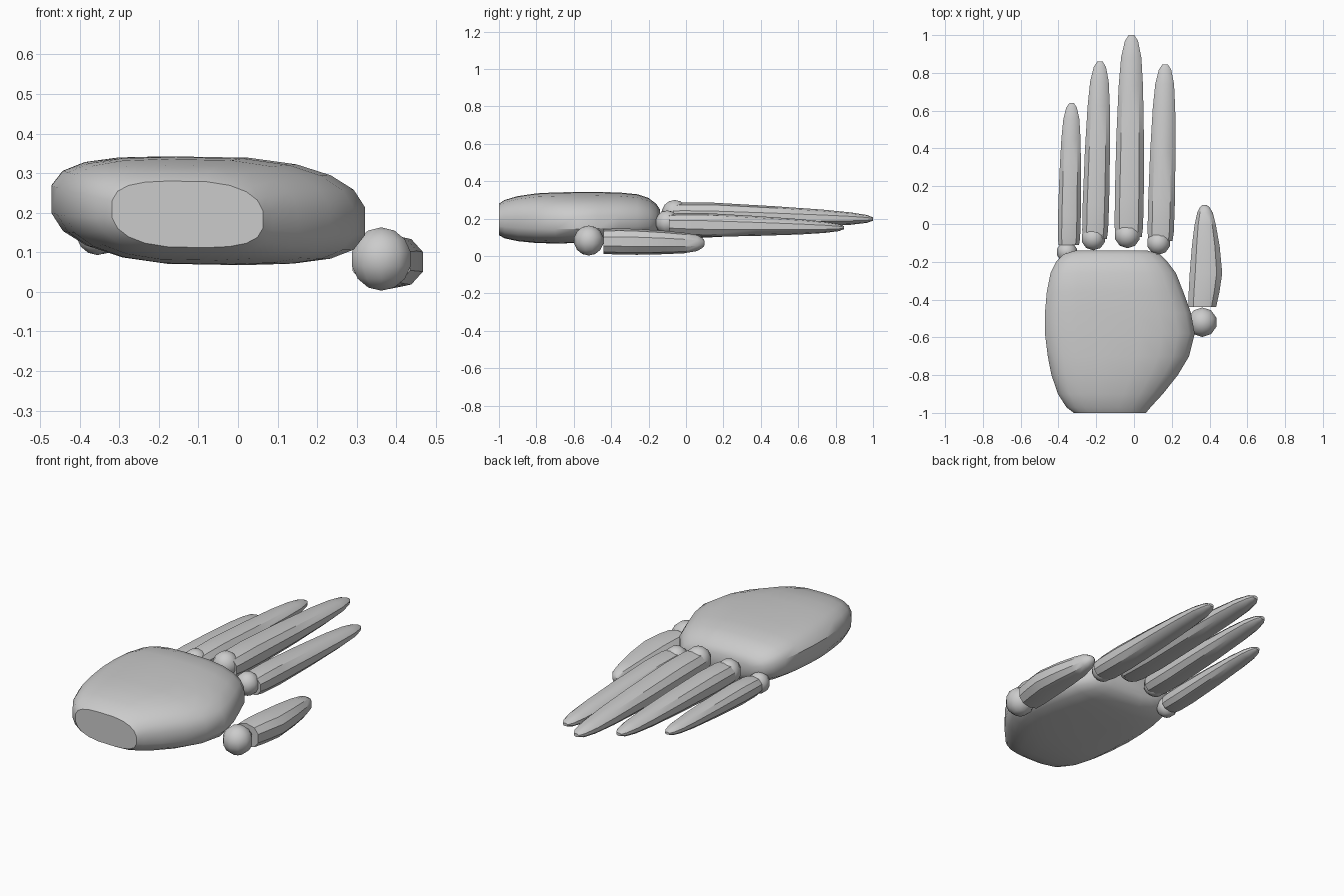
import bpy, bmesh
from math import sin, cos, pi, copysign, radians

old = bpy.data.objects.get("Cube")
if old:
    bpy.data.objects.remove(old, do_unlink=True)

grey = bpy.data.materials.new("light grey")
grey.use_nodes = True
colour = (0.6, 0.6, 0.6, 1)
grey.diffuse_color = colour
grey.node_tree.nodes["Principled BSDF"].inputs["Base Color"].default_value = colour


def finish(bm, name, angle):
    bmesh.ops.recalc_face_normals(bm, faces=bm.faces)
    mesh = bpy.data.meshes.new(name)
    bm.to_mesh(mesh)
    bm.free()
    mesh.materials.append(grey)
    obj = bpy.data.objects.new(name, mesh)
    bpy.context.collection.objects.link(obj)
    bpy.ops.object.select_all(action='DESELECT')
    obj.select_set(True)
    bpy.context.view_layer.objects.active = obj
    bpy.ops.object.shade_smooth_by_angle(angle=radians(angle))
    return obj


def loft(name, sections, sides, power, tilt=0, angle=35):
    """Skin superellipse sections (y, x centre, z centre, half width, half height)."""
    bm = bmesh.new()
    rings = []
    for y, cx, cz, rx, rz in sections:
        ring = []
        for i in range(sides):
            a = 2 * pi * (i + 0.5) / sides
            ux = copysign(abs(cos(a)) ** (2 / power), cos(a))
            uz = copysign(abs(sin(a)) ** (2 / power), sin(a))
            lean = tilt * rx * ux * abs(ux)
            ring.append(bm.verts.new((cx + rx * ux, y, cz + rz * uz - lean)))
        rings.append(ring)
    for a, b in zip(rings, rings[1:]):
        for i in range(sides):
            j = (i + 1) % sides
            bm.faces.new((a[i], a[j], b[j], b[i]))
    bm.faces.new(rings[0])
    bm.faces.new(rings[-1])
    return finish(bm, name, angle)


def knuckle(name, centre, radius):
    bm = bmesh.new()
    bmesh.ops.create_uvsphere(bm, u_segments=10, v_segments=7, radius=radius)
    bmesh.ops.translate(bm, verts=bm.verts, vec=centre)
    return finish(bm, name, 35)


# Palm: y, left edge, right edge, bottom, top
palm = [
    (-1.0, -0.32, 0.065, 0.112, 0.28),
    (-0.97, -0.36, 0.09, 0.095, 0.30),
    (-0.9, -0.405, 0.155, 0.08, 0.32),
    (-0.8, -0.44, 0.235, 0.07, 0.335),
    (-0.7, -0.46, 0.295, 0.068, 0.34),
    (-0.58, -0.475, 0.325, 0.07, 0.342),
    (-0.47, -0.475, 0.305, 0.075, 0.342),
    (-0.36, -0.465, 0.265, 0.08, 0.34),
    (-0.26, -0.445, 0.225, 0.09, 0.33),
    (-0.2, -0.415, 0.18, 0.10, 0.31),
    (-0.16, -0.375, 0.14, 0.125, 0.28),
    (-0.14, -0.31, 0.07, 0.155, 0.25),
]
loft("palm", [(y, (a + b) / 2, (c + d) / 2, (b - a) / 2, (d - c) / 2)
              for y, a, b, c, d in palm], 20, 2.7, tilt=0.07)

# Fingers: shared taper as (fraction of length, width, height)
taper = [(0, 0.9, 0.85), (0.05, 0.98, 0.95), (0.2, 1, 1), (0.5, 0.95, 0.83),
         (0.75, 0.84, 0.64), (0.89, 0.7, 0.47), (0.97, 0.46, 0.3), (1, 0.2, 0.13)]
# name: base (x, y, z), tip (x, y, z), half width, half height, knuckle centre, radius
fingers = {
    "index": ((0.14, -0.09, 0.17), (0.165, 0.845, 0.152), 0.074, 0.064, (0.13, -0.1, 0.18), 0.064),
    "middle": ((-0.028, -0.07, 0.22), (-0.013, 1.0, 0.198), 0.08, 0.07, (-0.035, -0.06, 0.23), 0.07),
    "ring": ((-0.207, -0.08, 0.20), (-0.18, 0.86, 0.195), 0.073, 0.066, (-0.215, -0.075, 0.205), 0.066),
    "little": ((-0.345, -0.11, 0.15), (-0.33, 0.64, 0.157), 0.063, 0.056, (-0.355, -0.148, 0.15), 0.057),
}
for name, (base, tip, w, h, joint, radius) in fingers.items():
    rows = []
    for t, tw, th in taper:
        x, y, z = (p + (q - p) * t for p, q in zip(base, tip))
        rows.append((y, x, z, w * tw, h * th))
    loft(name + "_finger", rows, 10, 2.3)
    knuckle(name + "_knuckle", joint, radius)

# Thumb: y, x centre, z centre, half width, half height
loft("thumb", [
    (-0.44, 0.362, 0.078, 0.076, 0.066),
    (-0.36, 0.371, 0.078, 0.085, 0.07),
    (-0.26, 0.381, 0.076, 0.09, 0.069),
    (-0.12, 0.38, 0.073, 0.077, 0.063),
    (-0.01, 0.377, 0.07, 0.06, 0.055),
    (0.06, 0.376, 0.07, 0.043, 0.043),
    (0.09, 0.374, 0.07, 0.026, 0.025),
    (0.1, 0.373, 0.07, 0.012, 0.01),
], 10, 2.3)
knuckle("thumb_knuckle", (0.362, -0.52, 0.083), 0.08)
